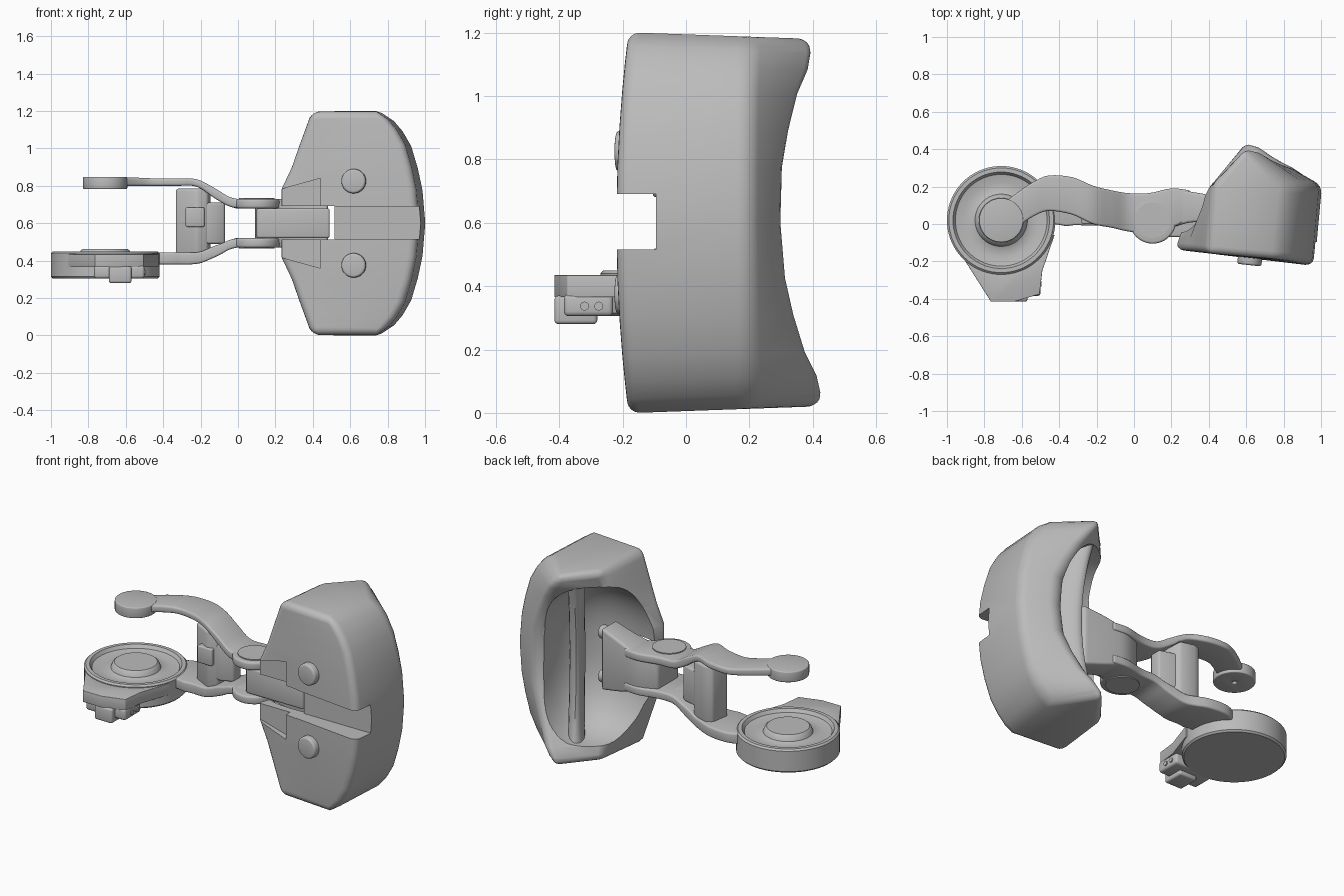
import bpy
import bmesh
import math
from mathutils import Vector, Matrix

if "Cube" in bpy.data.objects:
    bpy.data.objects.remove(bpy.data.objects["Cube"])

MID = 0.6      # height of the mirror plane
grey = bpy.data.materials.new("plain grey")
grey.use_nodes = True
grey.diffuse_color = (0.5, 0.5, 0.5, 1)
grey.node_tree.nodes["Principled BSDF"].inputs["Base Color"].default_value = (0.5, 0.5, 0.5, 1)
parts = []


def add(name, bm, keep=True):
    bmesh.ops.recalc_face_normals(bm, faces=bm.faces)
    mesh = bpy.data.meshes.new(name)
    bm.to_mesh(mesh)
    bm.free()
    mesh.materials.append(grey)
    obj = bpy.data.objects.new(name, mesh)
    bpy.context.collection.objects.link(obj)
    if keep:
        parts.append(obj)
    else:
        obj.hide_render = True
    return obj


def loft(name, rings, keep=True):
    """Skin a list of closed rings and cap both ends."""
    bm = bmesh.new()
    rows = [[bm.verts.new(p) for p in ring] for ring in rings]
    n = len(rows[0])
    for a, b in zip(rows, rows[1:]):
        for i in range(n):
            j = (i + 1) % n
            bm.faces.new((a[i], a[j], b[j], b[i]))
    bm.faces.new(rows[0])
    bm.faces.new(rows[-1])
    return add(name, bm, keep)


def prism(name, outline, z0, z1, keep=True):
    return loft(name, [[(x, y, z) for x, y in outline] for z in (z0, z1)], keep)


def box(name, x, y, z, keep=True):
    return prism(name, [(x[0], y[0]), (x[1], y[0]), (x[1], y[1]), (x[0], y[1])], *z, keep)


def disc(name, center, r, depth, axis=(0, 0, 1), keep=True, sides=48):
    bm = bmesh.new()
    turn = Vector((0, 0, 1)).rotation_difference(Vector(axis)).to_matrix().to_4x4()
    bmesh.ops.create_cone(bm, cap_ends=True, segments=sides, radius1=r, radius2=r,
                          depth=depth, matrix=Matrix.Translation(center) @ turn)
    return add(name, bm, keep)


def apply(obj):
    deps = bpy.context.evaluated_depsgraph_get()
    obj.data = bpy.data.meshes.new_from_object(obj.evaluated_get(deps))
    obj.modifiers.clear()


def bevel(obj, width, segments=3):
    m = obj.modifiers.new("bevel", "BEVEL")
    m.width, m.segments, m.limit_method = width, segments, "ANGLE"
    m.angle_limit = math.radians(36)
    apply(obj)


def cut(obj, cutter):
    m = obj.modifiers.new("cut", "BOOLEAN")
    m.operation, m.solver, m.object = "DIFFERENCE", "EXACT", cutter
    apply(obj)
    bpy.data.objects.remove(cutter)


def smooth_path(points, n=4):
    """Catmull-Rom through tuples of any length."""
    p = [Vector(q) for q in points]
    p = [p[0]] + p + [p[-1]]
    out = []
    for a, b, c, d in zip(p, p[1:], p[2:], p[3:]):
        for k in range(n):
            t = k / n
            out.append(0.5 * (2 * b + (c - a) * t + (2 * a - 5 * b + 4 * c - d) * t * t
                              + (3 * b - a - 3 * c + d) * t ** 3))
    return out + [p[-1]]


# Pad: sections up the height (offset, left x, right x, back peak, back left corner)
half = [(0, .22, 1.005, .82, .31, .27, 0), (.18, .22, .99, .81, .315, .28, .03),
        (.3, .28, .965, .76, .335, .33, .1), (.42, .325, .93, .70, .365, .36, .15),
        (.5, .355, .885, .65, .40, .39, .19), (.555, .375, .84, .61, .41, .41, .2),
        (.6, .40, .775, .59, .41, .42, .21)]
full = [(-s[0],) + s[1:] for s in half[:0:-1]] + half
rings = []
for h, xl, xr, px, py, ex, ey in full:
    py += .035 * max(0, -h / .6)        # the lower horn reaches further back
    ring = [(xl, -.11 - .12 * xl), (xr - .04, -.225 + .04 * (h / .6) ** 2),
            (xr, .205), (px, py), (ex, ey)]
    rings.append([(x, y, MID + h * (1 - .06 * (y + .16))) for x, y in ring])
pad = loft("pad_shell", rings)
bevel(pad, .04, 4)

# Hollow of the pad: a slightly squared ellipsoid
bm = bmesh.new()
bmesh.ops.create_uvsphere(bm, u_segments=48, v_segments=32, radius=1)
for v in bm.verts:
    v.co = [math.copysign(abs(c) ** .8, c) for c in v.co]
bmesh.ops.transform(bm, verts=bm.verts,
                    matrix=Matrix.Translation((.42, .28, MID)) @ Matrix.Diagonal((.35, .36, .49, 1)))
cut(pad, add("hollow_cutter", bm, False))

# Front groove, through slot and shallow flared pocket
cut(pad, box("groove_cutter", (.1, 1.1), (-.4, -.095), (.515, .69), False))
cut(pad, box("slot_cutter", (.1, .515), (-.41, .1), (.513, .692), False))
wedge = [(.15, .76), (.44, .84), (.44, .36), (.15, .44)]
cut(pad, loft("pocket_cutter", [[(x, y, z) for x, z in wedge] for y in (-.42, -.122)], False))

# Tall inner lip standing in the hollow, with a groove between it and the rim
rings = []
for k in range(-12, 13):
    h = .5 * k / 12
    q = (k / 12) ** 2
    crest = Vector((.58 - .03 * q, .24 + .07 * q, 0))
    base = Vector((.72 - .12 * q, .02 + .16 * q, 0))
    along = (crest - base) / 2
    across = Vector((-along.y, along.x, 0)).normalized() * .045
    rings.append([(crest + base) / 2 + along * math.cos(a) + across * math.sin(a)
                  + Vector((0, 0, MID + h)) for a in [i * math.tau / 20 for i in range(20)]])
loft("pad_inner_lip", rings)

# Buttons on the pad front
for side, label in ((1, "upper"), (-1, "lower")):
    b = disc(label + "_button", (.62, -.185, MID + side * .225), .065, .07, (.11, 1, 0))
    bevel(b, .012)

# Yoke that carries the pad
rings = []
for x, y0, y1, h in smooth_path([(.09, -.06, .14, .09), (.2, -.02, .18, .11),
                                 (.32, .01, .17, .15), (.48, .0, .14, .19)]):
    rings.append([(x, y0, MID - h), (x, y1, MID - h), (x, y1, MID + h), (x, y0, MID + h)])
bevel(loft("yoke", rings), .015)
bevel(box("yoke_front_bar", (.10, .49), (-.07, .1), (.52, .68)), .012)
for s in (-1, 1):
    bevel(disc("yoke_pin", (.48, .07, MID + s * .135), .04, .1, (1, 0, 0)), .015)

# Arms: stations (x, front y, back y, inner height, outer height)
arm = [(-.70, -.08, .11, .2, .245), (-.60, .0, .185, .2, .245), (-.52, .05, .235, .2, .243),
       (-.45, .07, .26, .2, .24), (-.33, .05, .25, .2, .24), (-.22, .0, .205, .195, .235),
       (-.12, -.02, .18, .13, .185), (-.03, -.04, .165, .085, .135), (.08, -.05, .165, .08, .13),
       (.2, -.02, .19, .08, .13), (.3, .03, .18, .08, .13)]
for side, label, stations in ((1, "upper", arm), (-1, "lower", arm[2:])):
    rings = []
    for x, y0, y1, a, b in smooth_path(stations):
        if side < 0:      # the lower arm is deeper and wider where it meets the cup
            t = min(1, max(0, (-.08 - x) / .16))
            a, b = a - .045 * t, b - .02 * t
            y0 -= .07 * min(1, max(0, (-.2 - x) / .16))
        za, zb = MID + side * a, MID + side * b
        rings.append([(x, y0, za), (x, y1, za), (x, y1, zb), (x, y0, zb)])
    limb = loft(label + "_arm", rings)
    bevel(limb, .012)
    if side < 0:
        cut(limb, disc("cup_cutter", (-.71, .02, .4), .27, .4, keep=False))
    bevel(disc(label + "_hinge", (.1, .02, MID + side * .105), .125, .05), .012)
    disc(label + "_hinge_cap", (.1, .02, MID + side * .132), .095, .008)

# Round end of the upper arm
tip = disc("upper_arm_tip", (-.71, .02, .815), .118, .065)
cut(tip, disc("hole_cutter", (-.71, .02, .78), .012, .03, keep=False, sides=16))
bevel(tip, .01)

# Post between the arms with its stop and latch
bevel(prism("post", [(-.335, .07), (-.315, .19), (-.27, .205), (-.18, .18),
                     (-.145, .12), (-.16, .03), (-.22, .01)], .43, .785), .015)
bevel(prism("post_stop", [(-.22, .03), (-.14, .03), (-.07, .06), (-.07, .13), (-.21, .17)],
            .49, .71), .012)
bevel(box("post_latch", (-.28, -.18), (.0, .1), (.58, .685)), .008)

# Round cup, turned from a profile
profile = [(0, .305), (.28, .305), (.29, .315), (.29, .44), (.28, .45), (.258, .45), (.245, .43),
           (.2, .42), (.16, .422), (.14, .43), (.13, .455), (.12, .463), (0, .463)]
bm = bmesh.new()
edge = [bm.verts.new((r, 0, z)) for r, z in profile]
geom = edge + [bm.edges.new(e) for e in zip(edge, edge[1:])]
bmesh.ops.spin(bm, geom=geom, cent=(0, 0, 0), axis=(0, 0, 1), angle=math.tau, steps=72)
bmesh.ops.remove_doubles(bm, verts=bm.verts, dist=.0005)
bmesh.ops.translate(bm, verts=bm.verts, vec=(-.71, .02, 0))
add("cup", bm)

# Spout that tapers off the cup, with the connector under it
rings = [[(-.965, -.10, z), (-.765, -.415, z), (-.64, -.415, z), (-.505, -.375, z),
          (-.49, -.25, z), (-.425, -.06, z), (-.7, .1, z)] for z in (.365, .435)]
spout = loft("cup_spout", rings)
cut(spout, disc("cup_cutter", (-.71, .02, .4), .27, .4, keep=False))
bevel(spout, .012)
bevel(box("connector_body", (-.77, -.5), (-.385, -.23), (.305, .375)), .015)
bevel(box("connector_latch", (-.69, -.57), (-.415, -.28), (.28, .37)), .012)
for y in (-.32, -.275):
    disc("connector_screw", (-.5, y, .337), .014, .012, (1, 0, 0), sides=16)

# Shading
bpy.ops.object.select_all(action="DESELECT")
for obj in parts:
    obj.select_set(True)
bpy.context.view_layer.objects.active = parts[0]
bpy.ops.object.shade_smooth_by_angle(angle=math.radians(35))
